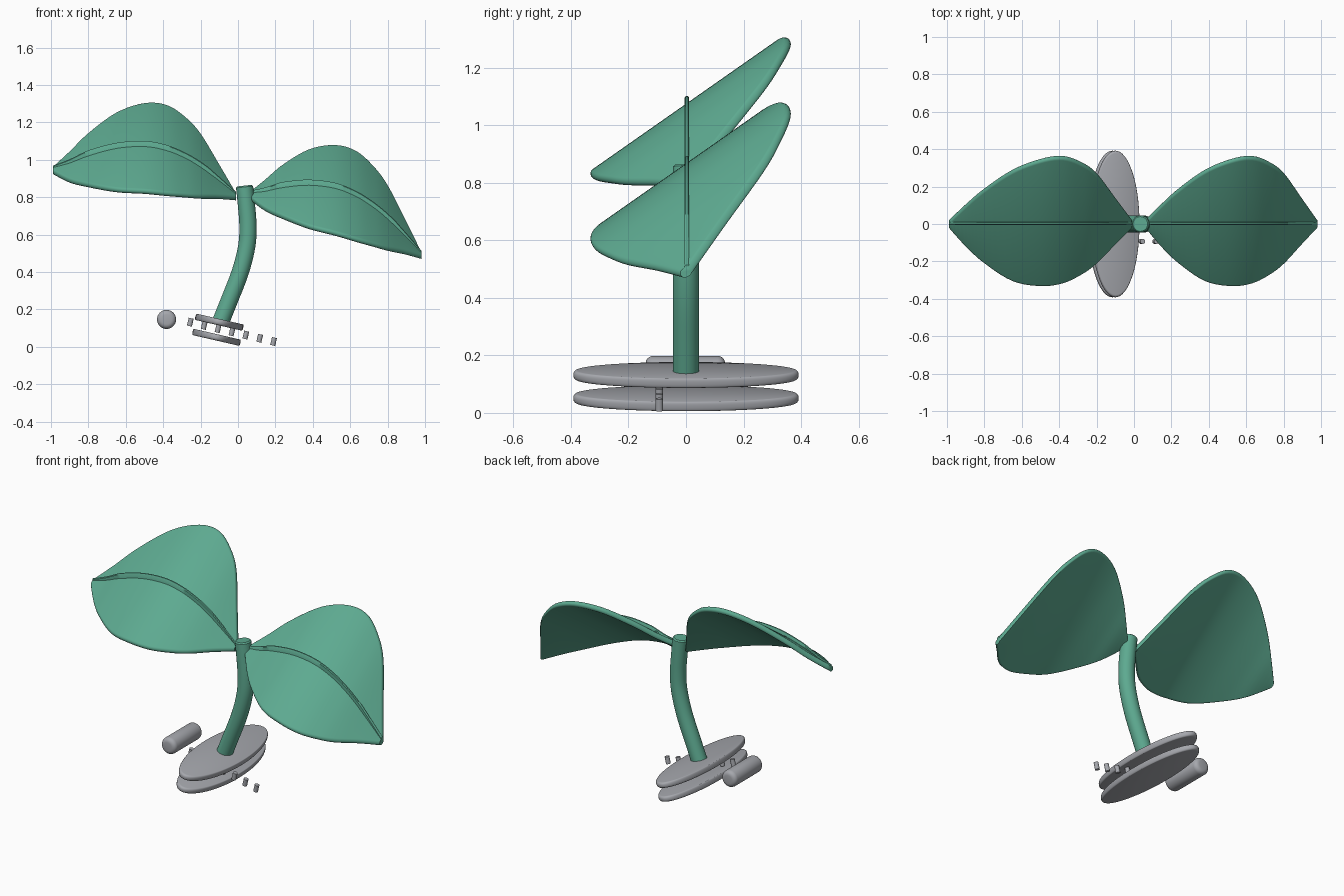
import bpy, bmesh, math
from mathutils import Vector, Matrix

if "Cube" in bpy.data.objects:
    bpy.data.objects.remove(bpy.data.objects["Cube"])


def material(name, rgb):
    m = bpy.data.materials.new(name)
    m.diffuse_color = (*rgb, 1)
    m.use_nodes = True
    m.node_tree.nodes["Principled BSDF"].inputs["Base Color"].default_value = m.diffuse_color
    return m


GREEN = material("leaf green", (0.11, 0.40, 0.28))
GREY = material("metal grey", (0.38, 0.39, 0.42))
TILT = math.radians(13)


def finish(bm, name, mat, angle=40):
    bmesh.ops.recalc_face_normals(bm, faces=bm.faces)
    me = bpy.data.meshes.new(name)
    bm.to_mesh(me)
    bm.free()
    me.materials.append(mat)
    ob = bpy.data.objects.new(name, me)
    bpy.context.collection.objects.link(ob)
    bpy.ops.object.select_all(action='DESELECT')
    ob.select_set(True)
    bpy.context.view_layer.objects.active = ob
    bpy.ops.object.shade_smooth_by_angle(angle=math.radians(angle))
    return ob


def smooth_path(keys, steps=5):
    """Catmull-Rom resampling of tuples."""
    out = []
    n = len(keys)
    for i in range(n - 1):
        p = [Vector(keys[min(max(i + k, 0), n - 1)]) for k in (-1, 0, 1, 2)]
        for s in range(steps):
            t = s / steps
            out.append(0.5 * (2 * p[1] + (p[2] - p[0]) * t
                              + (2 * p[0] - 5 * p[1] + 4 * p[2] - p[3]) * t * t
                              + (3 * p[1] - p[0] - 3 * p[2] + p[3]) * t ** 3))
    return out + [Vector(keys[-1])]


def loft(rings, name, mat, angle=40):
    bm = bmesh.new()
    loops = [[bm.verts.new(p) for p in r] for r in rings]
    for a, b in zip(loops, loops[1:]):
        for i in range(len(a)):
            j = (i + 1) % len(a)
            bm.faces.new((a[i], a[j], b[j], b[i]))
    bm.faces.new(loops[0])
    bm.faces.new(loops[-1])
    return finish(bm, name, mat, angle)


def disc(name, mat, radius, depth, bevel, matrix, segments=64, bevel_steps=4):
    """Cylinder with rounded rims, placed by a matrix."""
    bm = bmesh.new()
    bmesh.ops.create_cone(bm, cap_ends=True, segments=segments, radius1=radius,
                          radius2=radius, depth=depth)
    if bevel:
        rims = [e for e in bm.edges if abs(e.verts[0].co.z - e.verts[1].co.z) < 1e-5]
        bmesh.ops.bevel(bm, geom=rims, offset=bevel, segments=bevel_steps,
                        profile=0.5, affect='EDGES')
    bmesh.ops.transform(bm, matrix=matrix, verts=bm.verts)
    return finish(bm, name, mat)


# Leaf stations: x, back edge y, front edge y, centre height
LEAF = [(-0.99, 0.02, -0.02, 0.943), (-0.9, 0.105, -0.12, 0.967),
        (-0.8, 0.19, -0.21, 1.005), (-0.65, 0.29, -0.305, 1.045),
        (-0.5, 0.348, -0.332, 1.055), (-0.38, 0.364, -0.317, 1.033),
        (-0.28, 0.33, -0.27, 0.992), (-0.2, 0.272, -0.212, 0.945),
        (-0.1, 0.14, -0.11, 0.872), (-0.01, 0.02, -0.02, 0.802)]
R = 0.016
SLOPE = 0.7
D = Vector((0, 1, SLOPE)).normalized()
N = Vector((0, -SLOPE, 1)).normalized()


def build_leaf(side, remap):
    blade, rib = [], []
    for x, yb, yf, z in smooth_path(LEAF):
        x, z = remap(x, z)
        ring = []
        for edge, turn in ((max(yb - R, 0.002), -90), (min(yf + R, -0.002), 90)):
            centre = Vector((x, edge, z + SLOPE * edge))
            for k in range(9):
                a = math.radians(turn + k * 22.5)
                ring.append(centre + R * (math.cos(a) * D + math.sin(a) * N))
        blade.append(ring)
        # thin raised midrib, lower where the leaf narrows
        h = 0.024 + 0.022 * min(1, (yb - yf) / 0.4)
        rib.append([(x, 0.003 + u, z + v) for u, v in
                    ((-0.008, 0), (0.008, 0), (0.008, h - 0.005),
                     (0.004, h), (-0.004, h), (-0.008, h - 0.005))])
    loft(blade, side + "_leaf", GREEN)
    loft(rib, side + "_leaf_midrib", GREEN)


def to_right(x, z):
    t = (x + 0.99) / 0.98
    return 0.06 + 0.92 * t, z - 0.135 - 0.178 * t


build_leaf("left", lambda x, z: (x, z))
build_leaf("right", to_right)

# Curved stem
path = smooth_path([(-0.09, 0, 0.14), (-0.05, 0, 0.24), (0.012, 0, 0.4),
                    (0.047, 0, 0.54), (0.053, 0, 0.65), (0.045, 0, 0.76),
                    (0.035, 0, 0.855)])
stem = []
for i, p in enumerate(path):
    t = (path[min(i + 1, len(path) - 1)] - path[max(i - 1, 0)]).normalized()
    side = Vector((0, 1, 0)).cross(t)
    r = 0.046
    stem.append([p + r * (math.cos(a) * side + math.sin(a) * Vector((0, 1, 0)))
                 for a in (2 * math.pi * k / 32 for k in range(32))])
# rounded rim at the top of the stem
top = path[-1] + Vector((-0.001, 0, 0.007))
stem.append([top + (p - path[-1]) * 0.85 for p in stem[-1]])
loft(stem, "stem", GREEN)

# Two tilted oval plates
for name, x, z in (("upper_plate", -0.1, 0.132), ("lower_plate", -0.115, 0.051)):
    m = (Matrix.Translation((x, 0, z)) @ Matrix.Rotation(TILT, 4, 'Y')
         @ Matrix.Diagonal((0.335, 1, 1, 1)))
    disc(name, GREY, 0.392, 0.034, 0.014, m)

# Roller lying along the depth
disc("roller", GREY, 0.051, 0.276, 0.025,
     Matrix.Translation((-0.382, -0.002, 0.147)) @ Matrix.Rotation(math.pi / 2, 4, 'X'), 32)

# Row of small pegs
for i in range(7):
    m = (Matrix.Translation((-0.255 + 0.0742 * i, -0.093, 0.132 - 0.0172 * i))
         @ Matrix.Rotation(TILT, 4, 'Y'))
    disc("peg_%d" % (i + 1), GREY, 0.0135, 0.043, 0, m, 20)
